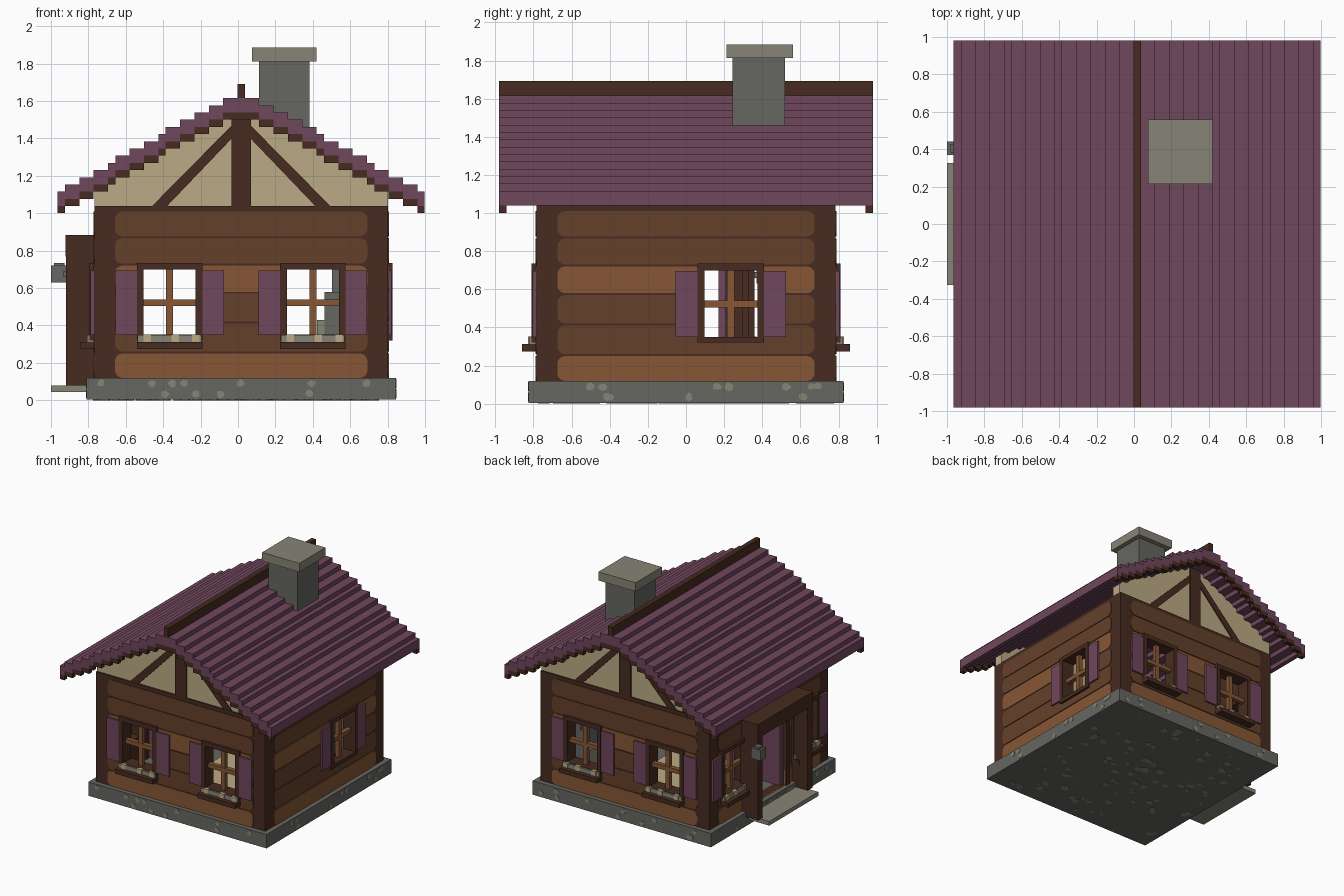
import bpy, bmesh, math, random
from mathutils import Vector

if "Cube" in bpy.data.objects:
    bpy.data.objects.remove(bpy.data.objects["Cube"])
random.seed(4)
CX = 0.017      # the porch shifts the house off centre
W = 0.785       # half width of the walls
V = 2 / 52      # roof step unit


def material(name, hexcode):
    lin = [(int(hexcode[i:i + 2], 16) / 255 + 0.055) / 1.055 for i in (0, 2, 4)]
    col = [c ** 2.4 for c in lin] + [1]
    m = bpy.data.materials.new(name)
    m.use_nodes = True
    m.diffuse_color = col
    m.node_tree.nodes["Principled BSDF"].inputs["Base Color"].default_value = col
    return m


DARK = material("dark_wood", "472B20")
MID = material("mid_wood", "64402A")
LIGHT = material("light_wood", "865635")
PURPLE = material("purple_paint", "70475C")
TAN = material("plaster", "BBAA85")
STONE = material("stone", "666761")
PALE = material("pale_stone", "878576")


def build(name, mat, prisms):
    """One object from (outline points, extrusion vector) pairs."""
    bm = bmesh.new()
    for pts, vec in prisms:
        a = [bm.verts.new(Vector(p) + Vector((CX, 0, 0))) for p in pts]
        b = [bm.verts.new(v.co + Vector(vec)) for v in a]
        bm.faces.new(a)
        bm.faces.new(b[::-1])
        for i in range(len(a)):
            j = (i + 1) % len(a)
            bm.faces.new((a[j], a[i], b[i], b[j]))
    bmesh.ops.recalc_face_normals(bm, faces=bm.faces)
    mesh = bpy.data.meshes.new(name)
    bm.to_mesh(mesh)
    bm.free()
    mesh.materials.append(mat)
    ob = bpy.data.objects.new(name, mesh)
    bpy.context.collection.objects.link(ob)
    return ob


def box(x0, x1, y0, y1, z0, z1):
    return [(x0, y0, z0), (x1, y0, z0), (x1, y1, z0), (x0, y1, z0)], (0, 0, z1 - z0)


NORMAL = {"front": (0, -1), "back": (0, 1), "right": (1, 0), "left": (-1, 0)}


def on_wall(side, outline, d0, d1):
    """Prism standing on a wall: outline in (along, z), depth d0..d1 outwards."""
    nx, ny = NORMAL[side]
    r = W + d0
    pts = [(nx * r + abs(ny) * u, ny * r + abs(nx) * u, z) for u, z in outline]
    return pts, (nx * (d1 - d0), ny * (d1 - d0), 0)


def wall_box(side, u0, u1, z0, z1, d0, d1):
    return on_wall(side, [(u0, z0), (u1, z0), (u1, z1), (u0, z1)], d0, d1)


def rounded(u0, u1, z0, z1, r):
    pts = []
    for cu, cz, start in ((u1 - r, z1 - r, 0), (u0 + r, z1 - r, 90),
                          (u0 + r, z0 + r, 180), (u1 - r, z0 + r, 270)):
        for k in range(4):
            a = math.radians(start + 30 * k)
            pts.append((cu + r * math.cos(a), cz + r * math.sin(a)))
    return pts


def cut(ob, cutter):
    mod = ob.modifiers.new("openings", 'BOOLEAN')
    mod.operation, mod.solver, mod.object = 'DIFFERENCE', 'EXACT', cutter
    bpy.context.view_layer.objects.active = ob
    bpy.ops.object.modifier_apply(modifier=mod.name)


# Window positions: side, centre, shutter directions, has flower box
WINDOWS = [(s, u, (-1, 1), True) for s in ("front", "back") for u in (-0.383, 0.383)]
WINDOWS += [("right", 0.235, (-1, 1), False),
            ("left", 0.47, (1,), True), ("left", -0.47, (-1,), True)]

# Stone base with pale stones set in its sides and underside
H = 0.827
build("stone_base", STONE, [box(-H, H, -H, H, 0.004, 0.12)])


def blob(r):
    return [(r * random.uniform(.7, 1.2) * math.cos(k * math.tau / 8),
             r * random.uniform(.6, 1.1) * math.sin(k * math.tau / 8)) for k in range(8)]


stones = []
for side in NORMAL:
    for k in range(11):
        u, z = random.uniform(-.77, .77), random.choice((.035, .09))
        stones.append(on_wall(side, [(u + a, z + b) for a, b in blob(.023)],
                              H - W - .002, H - W + .003))
for k in range(90):
    x, y = random.uniform(-.76, .76), random.uniform(-.76, .76)
    stones.append(([(x + a, y + b, 0) for a, b in blob(random.uniform(.015, .04))], (0, 0, .006)))
build("base_stones", PALE, stones)

# Walls and log cladding, with window and door openings cut through
walls = build("walls", DARK, [box(-W, W, -W, W, .11, 1.04)])
hollow = build("hollow_cutter", DARK, [box(-W + .08, W - .08, -W + .08, W - .08, 0, 1.2)])
openings = build("opening_cutter", DARK,
                 [wall_box(s, u - .14, u + .14, .35, .70, -.14, .1) for s, u, _, _ in WINDOWS]
                 + [wall_box("left", -.21, .21, .121, .72, -.14, .1)])
levels = [.115, .255, .415, .575, .725, .872, 1.015]
logs = {MID: [], LIGHT: []}
for side in NORMAL:
    for i in range(6):
        logs[LIGHT if i in (0, 3) else MID].append(
            on_wall(side, rounded(-.675, .675, levels[i] + .005, levels[i + 1] - .005, .04), -.004, .005))
cut(walls, hollow)
for ob in (walls, build("mid_logs", MID, logs[MID]), build("light_logs", LIGHT, logs[LIGHT])):
    cut(ob, openings)
for c in (hollow, openings):
    bpy.data.objects.remove(c)

# Windows: frames, glazing bars, shutters and flower boxes
frames, bars, shutters, trays, soil, flowers = [], [], [], [], [], []
for s, u, dirs, has_box in WINDOWS:
    frames += [wall_box(s, u - .175, u - .139, .32, .735, -.09, .025),
               wall_box(s, u + .139, u + .175, .32, .735, -.09, .025),
               wall_box(s, u - .14, u + .14, .699, .735, -.09, .025),
               wall_box(s, u - .14, u + .14, .32, .351, -.09, .025)]
    bars += [wall_box(s, u - .019, u + .019, .35, .70, -.05, -.015),
             wall_box(s, u - .14, u + .14, .505, .54, -.052, -.013)]
    shutters += [wall_box(s, min(u + d * .175, u + d * .29), max(u + d * .175, u + d * .29),
                          .35, .695, 0, .02) for d in dirs]
    if has_box:
        trays.append(wall_box(s, u - .175, u + .175, .275, .312, 0, .075))
        soil.append(wall_box(s, u - .17, u + .17, .31, .348, 0, .038))
        flowers += [wall_box(s, u + k - .02, u + k + .02, .312, .352, .02, .043) for k in (-.12, .03, .14)]
build("window_frames", DARK, frames)
build("glazing_bars", LIGHT, bars)
build("shutters", PURPLE, shutters)
build("flower_box_trays", DARK, trays)
build("flower_box_stones", PALE, soil)
build("flowers", TAN, flowers)

# Gables with king post and diagonal braces
gable, timber = [], []
for side in ("front", "back"):
    gable.append(on_wall(side, [(-W, 1.04), (W, 1.04), (W, 1.16), (0, 1.57), (-W, 1.16)], -.09, -.012))
    timber.append(wall_box(side, -.053, .053, 1.04, 1.54, -.05, 0))
    for m in (-1, 1):
        timber.append(on_wall(side, [(m * .475, 1.04), (m * .395, 1.04), (m * .05, 1.40), (m * .05, 1.47)],
                              -.03, -.003))
build("gable_plaster", TAN, gable)
build("gable_timbers", DARK, timber)

# Stepped roof: column where each step starts, counted in units from the eave
starts = [0, 1, 3, 5, 7, 8, 10, 12, 14, 15, 17, 19, 21, 23]
xs = [25.5 * V - i * V for i in starts] + [0]


def stair(offset):
    """Right-hand staircase from eave to ridge."""
    pts = []
    for i in range(14):
        z = (29 + i + offset) * V
        pts += [(xs[i], z), (xs[i + 1], z)]
    return pts


def stepped(top, bottom, y0, y1):
    half = stair(top)
    under = stair(bottom)
    loop = half[:-1] + [(-x, z) for x, z in half[:-1]][::-1]
    loop += [(-x, z) for x, z in under[:-1]] + under[:-1][::-1]
    return [(x, y0, z) for x, z in loop], (0, y1 - y0, 0)


R = 25.5 * V
build("roof", PURPLE, [stepped(0, -2, -R, R)])
build("gable_fascia", DARK, [stepped(-2, -3, -R, -R + V), stepped(-2, -3, R - V, R)])
build("ridge_beam", DARK, [box(-V / 2, V / 2, -R, R, 41.8 * V, 44 * V)])

# Chimney and fireplace
build("chimney", STONE, [box(.095, .365, .245, .52, 1.43, 1.82)])
build("chimney_cap", PALE, [box(.058, .403, .213, .56, 1.812, 1.885)])
build("fireplace", STONE, [box(.445, .70, .42, .68, .12, .58), box(.485, .70, .43, .68, .57, .74)])
build("hearth", PALE, [box(.405, .45, .42, .68, .12, .43)])
build("rug", TAN, [box(-.25, .25, -.32, .32, .118, .13)])

# Porch on the left-hand wall
build("porch_sides", DARK, [box(-.937, -W + .01, a, b, .08, .78) for a, b in ((-.36, -.30), (.30, .36))])
build("porch_roof", DARK, [box(-.94, -W + .01, -.365, .365, .77, .885)])
build("door_step", PALE, [box(-1.017, -.80, -.325, .325, .045, .08)])
build("door_frame", DARK, [wall_box("left", a, b, .12, .75, -.09, .02) for a, b in ((-.25, -.21), (.21, .25))]
      + [wall_box("left", -.25, .25, .715, .755, -.09, .02)])
build("open_doors", PURPLE, [box(-.77, -.60, a, b, .125, .71) for a, b in ((-.21, -.17), (.17, .21))])
build("lantern", STONE, [box(-1.017, -.93, .37, .44, .63, .72), box(-1.0, -.945, .383, .427, .715, .735),
                         box(-.95, -.91, .355, .41, .66, .69)])
